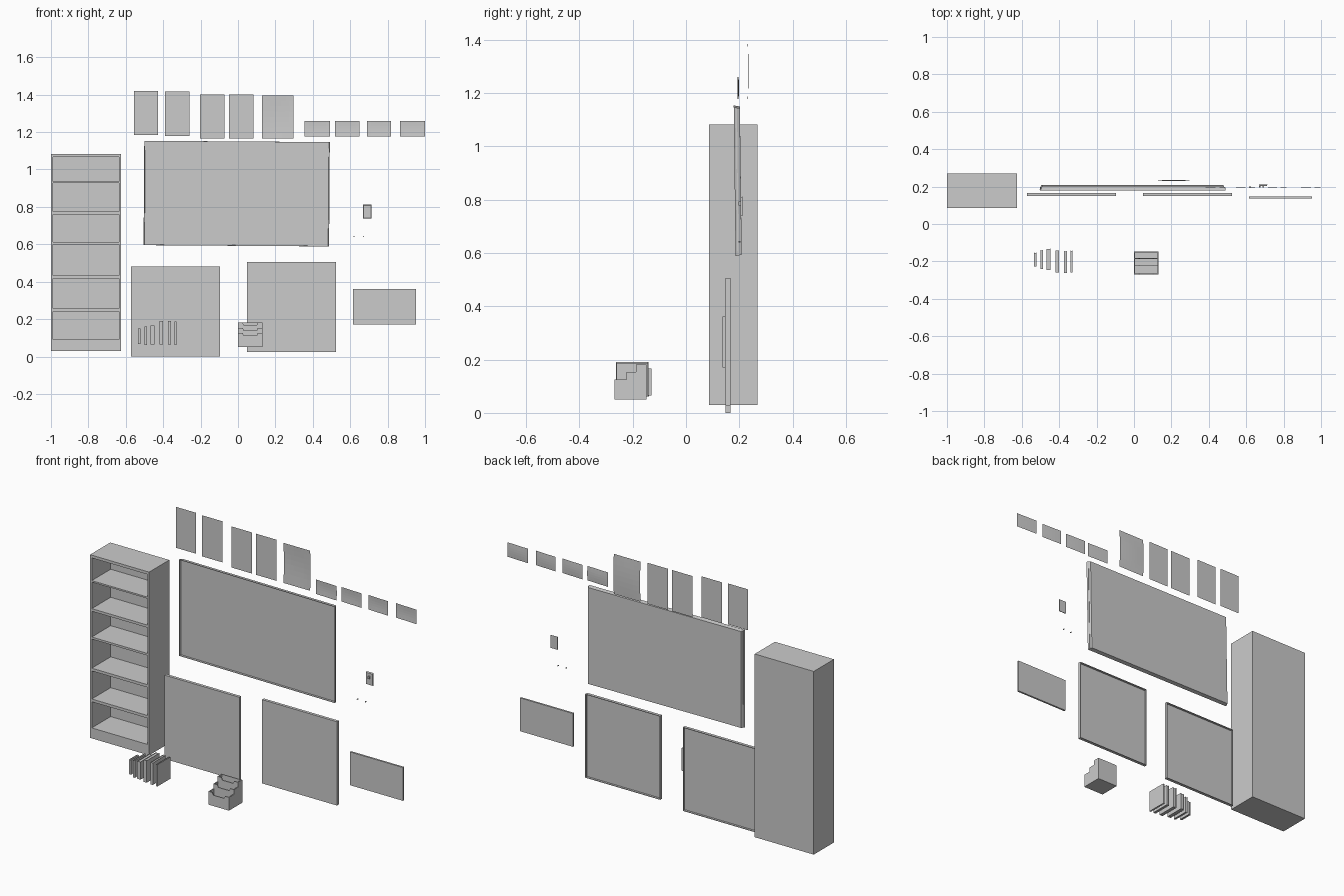
import bpy, bmesh, math
from mathutils import Matrix, Vector

if "Cube" in bpy.data.objects:
    bpy.data.objects.remove(bpy.data.objects["Cube"])


def finish(name, bm):
    bmesh.ops.recalc_face_normals(bm, faces=bm.faces)
    me = bpy.data.meshes.new(name)
    bm.to_mesh(me)
    bm.free()
    ob = bpy.data.objects.new(name, me)
    bpy.context.collection.objects.link(ob)
    return ob


def add_box(bm, x0, x1, y0, y1, z0, z1):
    m = Matrix.Translation(((x0 + x1) / 2, (y0 + y1) / 2, (z0 + z1) / 2))
    m = m @ Matrix.Diagonal((x1 - x0, y1 - y0, z1 - z0, 1))
    return bmesh.ops.create_cube(bm, size=1, matrix=m)["verts"]


def add_prism(bm, pts, vec):
    f = bm.faces.new([bm.verts.new(p) for p in pts])
    r = bmesh.ops.extrude_face_region(bm, geom=[f], use_keep_orig=True)
    bmesh.ops.translate(bm, vec=vec, verts=[v for v in r["geom"] if isinstance(v, bmesh.types.BMVert)])


def recess(bm, side, rim, depth):
    """Sink the face that points along side*y."""
    bm.normal_update()
    f = max(bm.faces, key=lambda f: f.normal.y * side)
    bmesh.ops.inset_region(bm, faces=[f], thickness=rim)
    r = bmesh.ops.extrude_face_region(bm, geom=[f])
    bmesh.ops.delete(bm, geom=[f], context='FACES_ONLY')
    bmesh.ops.translate(bm, vec=(0, -side * depth, 0),
                        verts=[v for v in r["geom"] if isinstance(v, bmesh.types.BMVert)])


# bookcase: one block with six cubbies sunk into the front
X0, X1, Y0, Y1 = -1.0, -0.625, 0.086, 0.269
bm = bmesh.new()
gaps = [(0.09, 0.24), (0.256, 0.417), (0.433, 0.60), (0.612, 0.76), (0.775, 0.927), (0.936, 1.066)]
add_box(bm, X0, X0 + 0.011, Y0, Y1, 0.03, 1.082)
add_box(bm, X1 - 0.011, X1, Y0, Y1, 0.03, 1.082)
add_box(bm, X0 + 0.011, X1 - 0.011, Y1 - 0.012, Y1, 0.03, 1.082)
levels = [0.03] + [z for g in gaps for z in g] + [1.082]
for a, b in zip(levels[::2], levels[1::2]):
    add_box(bm, X0 + 0.011, X1 - 0.011, Y0, Y1 - 0.012, a, b)
finish("bookcase", bm)

# whiteboard: tapered tray with recessed front, slightly tilted
bm = bmesh.new()
for v in add_box(bm, -0.496, 0.496, -0.0115, 0.0115, -0.279, 0.279):
    if v.co.y > 0:
        v.co.x *= 0.98
        v.co.z *= 0.985
recess(bm, -1, 0.004, 0.012)
ob = finish("whiteboard", bm)
ob.location = (-0.007, 0.194, 0.871)
ob.rotation_euler = (math.radians(-0.0) + math.radians(0.7), math.radians(0.4), 0)

# pinboards: flat front, hollow back
for name, x, z in (("pinboard_left", -0.334, 0.241), ("pinboard_right", 0.286, 0.266)):
    bm = bmesh.new()
    add_box(bm, x - 0.238, x + 0.238, 0.149, 0.166, z - 0.241, z + 0.24)
    recess(bm, 1, 0.005, 0.012)
    finish(name, bm)

# small panel
bm = bmesh.new()
add_box(bm, 0.615, 0.952, 0.137, 0.148, 0.171, 0.362)
finish("small_panel", bm)


# paper sheets, slightly bowed and turned
def sheet(name, x0, x1, z0, z1, y, bow, turn, n=6):
    bm = bmesh.new()
    bmesh.ops.create_grid(bm, x_segments=n, y_segments=n, size=0.5)
    for v in bm.verts:
        u, w = v.co.x, v.co.y
        yy = y + bow * math.sin(math.pi * (w + 0.5)) * math.cos(2 * u) + turn * u
        v.co = Vector(((x0 + x1) / 2 + u * (x1 - x0), yy, (z0 + z1) / 2 + w * (z1 - z0)))
    finish(name, bm)


posters = [(-0.556, -0.428, 1.185, 1.42), (-0.39, -0.26, 1.18, 1.416), (-0.203, -0.072, 1.166, 1.402),
           (-0.048, 0.083, 1.166, 1.402), (0.128, 0.297, 1.166, 1.396)]
for i, p in enumerate(posters):
    sheet(f"poster_{i + 1}", *p, 0.231, 0.004 if i == 4 else 0.0, 0.0, 8 if i == 4 else 1)
cards = [(0.356, 0.492), (0.519, 0.65), (0.69, 0.818), (0.866, 1.0)]
for i, (a, b) in enumerate(cards):
    sheet(f"card_{i + 1}", a, b, 1.177, 1.26, 0.195, 0.002, -0.005)

# light switch
bm = bmesh.new()
for v in add_box(bm, 0.667, 0.714, 0.204, 0.212, 0.738, 0.812):
    if v.co.y < 0.207:
        v.co.x = 0.6905 + (v.co.x - 0.6905) * 0.85
        v.co.z = 0.775 + (v.co.z - 0.775) * 0.9
finish("switch_plate", bm)
bm = bmesh.new()
add_box(bm, 0.686, 0.695, 0.196, 0.205, 0.778, 0.792)
finish("switch_toggle", bm)

# wall pins
for i, x in enumerate((0.62, 0.672)):
    bm = bmesh.new()
    m = Matrix.Translation((x, 0.2, 0.642)) @ Matrix.Rotation(math.pi / 2, 4, 'X')
    bmesh.ops.create_cone(bm, cap_ends=True, segments=8, radius1=0.003, radius2=0.003, depth=0.008, matrix=m)
    finish(f"wall_pin_{i + 1}", bm)

# books: covers, spine at the front, page block inset
books = [(-0.534, -0.521, -0.227, -0.152, 0.066, 0.15), (-0.499, -0.487, -0.24, -0.138, 0.062, 0.16),
         (-0.469, -0.447, -0.247, -0.13, 0.065, 0.166), (-0.421, -0.4, -0.258, -0.14, 0.064, 0.19),
         (-0.374, -0.358, -0.262, -0.145, 0.064, 0.19), (-0.339, -0.33, -0.26, -0.142, 0.062, 0.187)]
for i, (x0, x1, y0, y1, z0, z1) in enumerate(books):
    t = 0.002
    bm = bmesh.new()
    add_box(bm, x0, x0 + t, y0, y1, z0, z1)
    add_box(bm, x1 - t, x1, y0, y1, z0, z1)
    add_box(bm, x0 + t, x1 - t, y0, y0 + t, z0, z1)
    finish(f"book_cover_{i + 1}", bm)
    bm = bmesh.new()
    add_box(bm, x0 + t, x1 - t, y0 + t, y1 - 0.003, z0 + 0.003, z1 - 0.003)
    finish(f"book_pages_{i + 1}", bm)

# stepped desk organiser: stepped sides, floor, back and three dipped fronts
bm = bmesh.new()
L, R, F, B, Z = 0.0, 0.131, -0.269, -0.148, 0.05
steps = [(F, 0.126), (-0.223, 0.153), (-0.187, 0.181)]
prof = [(B, Z), (F, Z), (F, 0.126), (-0.223, 0.126), (-0.223, 0.153), (-0.187, 0.153), (-0.187, 0.181), (B, 0.181)]
for x in (L, R - 0.005):
    add_prism(bm, [(x, y, z) for y, z in prof], (0.005, 0, 0))
add_box(bm, L + 0.005, R - 0.005, F, B, Z, Z + 0.006)
add_box(bm, L + 0.005, R - 0.005, B - 0.005, B, Z + 0.006, 0.181)
for y, z in steps:
    a, b, d = L + 0.005, R - 0.005, 0.014
    pts = [(a, Z + 0.006), (b, Z + 0.006), (b, z), (b - 0.02, z), (b - 0.026, z - d),
           (a + 0.026, z - d), (a + 0.02, z), (a, z)]
    add_prism(bm, [(px, y, pz) for px, pz in pts], (0, 0.005, 0))
finish("desk_organiser", bm)
